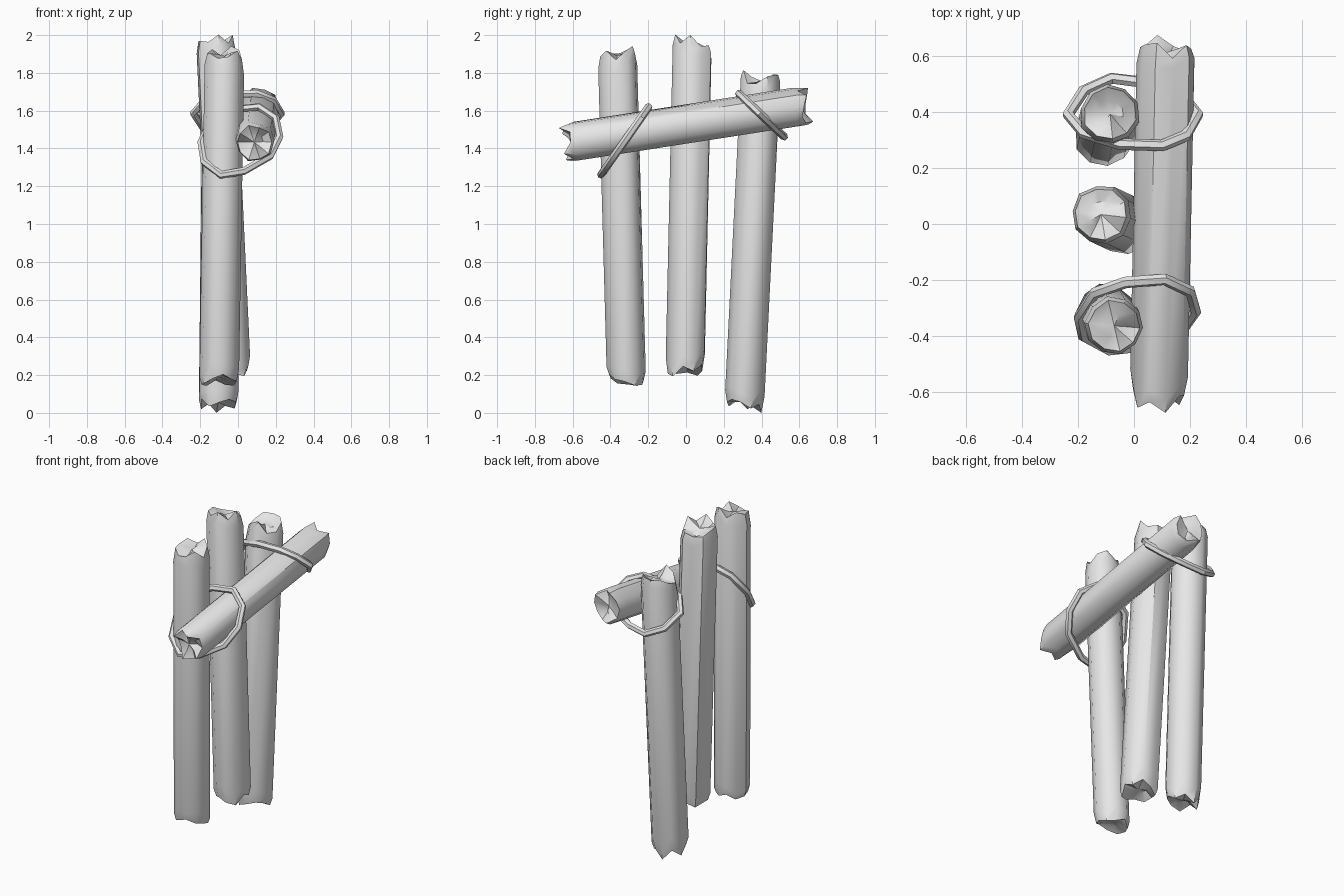
import bpy, bmesh, math, random
from mathutils import Vector

if "Cube" in bpy.data.objects:
    bpy.data.objects.remove(bpy.data.objects["Cube"])

random.seed(7)
SIDES = 10

grey = bpy.data.materials.new("plain_grey")
grey.use_nodes = True
colour = (0.8, 0.8, 0.8, 1)
grey.diffuse_color = colour
grey.node_tree.nodes["Principled BSDF"].inputs["Base Color"].default_value = colour


def smooth(obj):
    bpy.ops.object.select_all(action='DESELECT')
    obj.select_set(True)
    bpy.context.view_layer.objects.active = obj
    bpy.ops.object.shade_smooth_by_angle(angle=math.radians(40))


def log(name, start, end, radius=0.107):
    """Straight log with broken, jagged ends."""
    start, end = Vector(start), Vector(end)
    length = (end - start).length
    turn = (end - start).to_track_quat('Z', 'Y')
    wobble = [random.uniform(0.94, 1.03) for _ in range(SIDES)]
    bm = bmesh.new()

    def ring(scale, heights):
        verts = []
        for i in range(SIDES):
            a = math.tau * i / SIDES
            r = radius * scale * wobble[i]
            verts.append(bm.verts.new((r * math.cos(a), r * math.sin(a), heights[i])))
        return verts

    def broken_end(height, inward):
        # shoulder, jagged rim and sunken core, from the body outwards
        chips = [random.uniform(0.0, 0.07) for _ in range(SIDES)]
        chips[random.randrange(SIDES)] = 0
        shoulder = [height + inward * (c + random.uniform(0.03, 0.09)) for c in chips]
        rim = [height + inward * c for c in chips]
        core = [height + inward * (c * 0.5 + random.uniform(0.02, 0.05)) for c in chips]
        rings = [ring(1, shoulder), ring(0.88, rim), ring(0.45, core)]
        centre = bm.verts.new((0, 0, height + inward * 0.05))
        return rings, centre

    low, low_centre = broken_end(0, 1)
    high, high_centre = broken_end(length, -1)
    rings = low[::-1] + high
    for a, b in zip(rings, rings[1:]):
        for i in range(SIDES):
            j = (i + 1) % SIDES
            bm.faces.new((a[i], a[j], b[j], b[i]))
    for edge, centre in ((rings[0], low_centre), (rings[-1], high_centre)):
        for i in range(SIDES):
            bm.faces.new((edge[i], edge[(i + 1) % SIDES], centre))
    bmesh.ops.recalc_face_normals(bm, faces=bm.faces)
    for v in bm.verts:
        v.co = start + turn @ v.co
    mesh = bpy.data.meshes.new(name)
    bm.to_mesh(mesh)
    bm.free()
    mesh.materials.append(grey)
    obj = bpy.data.objects.new(name, mesh)
    bpy.context.collection.objects.link(obj)
    smooth(obj)


def rope(name, points):
    """Closed rope loop through the points."""
    curve = bpy.data.curves.new(name, 'CURVE')
    curve.dimensions = '3D'
    curve.bevel_depth = 0.021
    curve.bevel_resolution = 1
    spline = curve.splines.new('POLY')
    spline.points.add(len(points) - 1)
    for p, co in zip(spline.points, points):
        p.co = (*co, 1)
    spline.use_cyclic_u = True
    curve.materials.append(grey)
    obj = bpy.data.objects.new(name, curve)
    bpy.context.collection.objects.link(obj)
    bpy.ops.object.select_all(action='DESELECT')
    obj.select_set(True)
    bpy.context.view_layer.objects.active = obj
    bpy.ops.object.convert(target='MESH')
    smooth(bpy.context.object)


# Upright posts
log("front_post", (-0.1, -0.315, 0.14), (-0.07, -0.365, 1.94))
log("middle_post", (-0.035, -0.005, 0.19), (-0.12, 0.035, 2.0))
log("back_post", (-0.105, 0.305, 0.005), (-0.085, 0.395, 1.81))

# Sloping rail
log("cross_rail", (0.085, -0.66, 1.425), (0.112, 0.66, 1.63))

# Rope lashing on the front post, lying in a tilted plane
front_path = [(-0.195, 1.43), (-0.18, 1.33), (-0.09, 1.26), (0.03, 1.28), (0.17, 1.36),
              (0.22, 1.46), (0.2, 1.56), (0.11, 1.62), (-0.03, 1.605), (-0.14, 1.55)]
rope("front_rope", [(x, -0.45 + (z - 1.26) * 0.7, z) for x, z in front_path])

# Rope lashing on the back post
back_path = [(-0.235, 0.39), (-0.18, 0.475), (-0.08, 0.52), (0.04, 0.505), (0.17, 0.46),
             (0.228, 0.39), (0.185, 0.315), (0.1, 0.28), (-0.05, 0.285), (-0.18, 0.325)]
rope("back_rope", [(x, y, 1.69 - (y - 0.28) * 0.95) for x, y in back_path])
